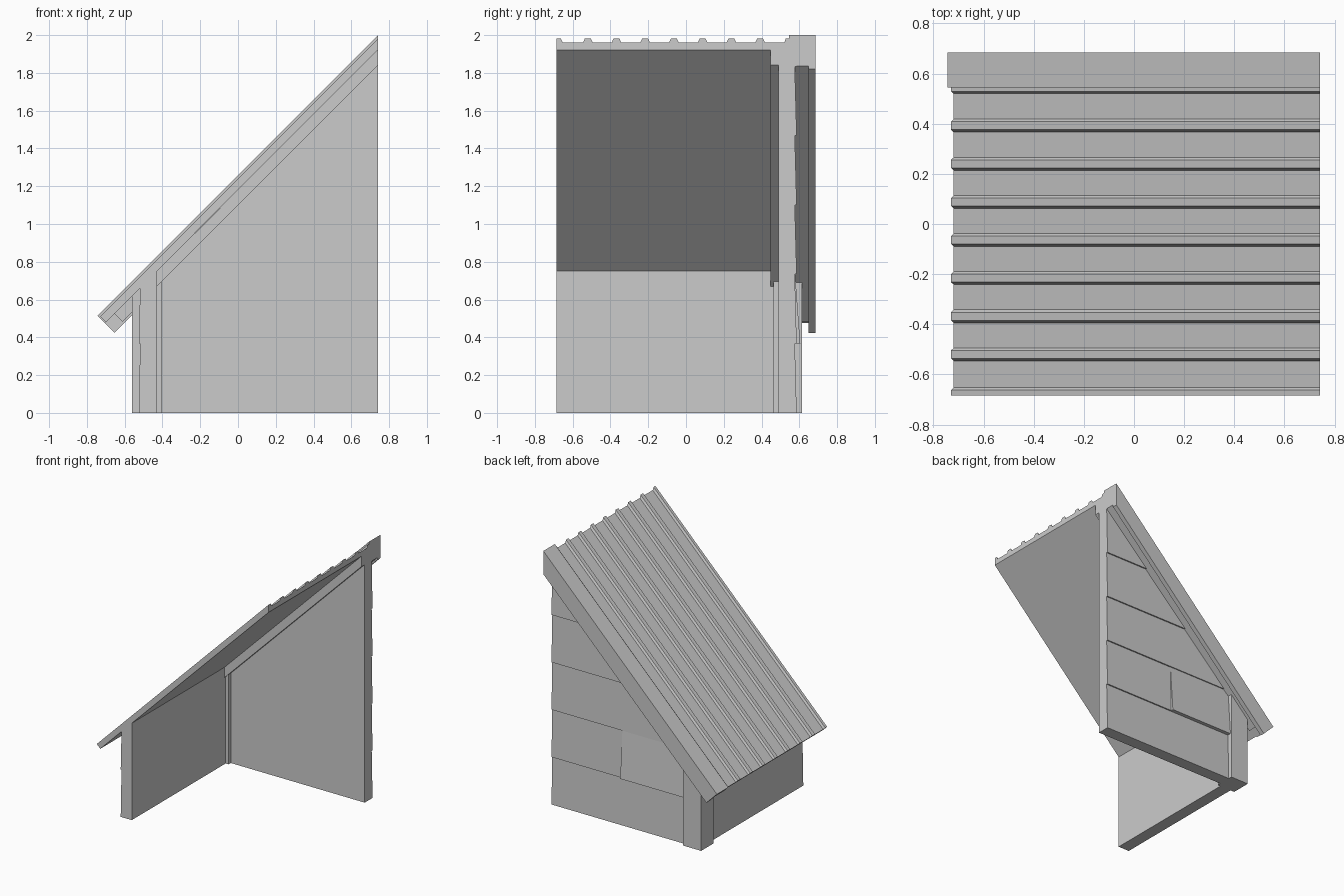
import bpy, bmesh

if "Cube" in bpy.data.objects:
    bpy.data.objects.remove(bpy.data.objects["Cube"])

grey = bpy.data.materials.new("plain_grey")
grey.use_nodes = True
colour = (0.6, 0.6, 0.6, 1)
grey.diffuse_color = colour
grey.node_tree.nodes["Principled BSDF"].inputs["Base Color"].default_value = colour

X_END = 0.742      # vertical cut plane at the ridge
UNDER = 1.18       # roof underside: z = x + UNDER
BACK, FRONT = 0.685, -0.685


def loft(name, start, end):
    """Solid between two matching outlines."""
    bm = bmesh.new()
    a = [bm.verts.new(p) for p in start]
    b = [bm.verts.new(p) for p in end]
    bm.faces.new(a)
    bm.faces.new(b[::-1])
    for i in range(len(a)):
        j = (i + 1) % len(a)
        bm.faces.new((a[j], a[i], b[i], b[j]))
    bmesh.ops.recalc_face_normals(bm, faces=bm.faces)
    mesh = bpy.data.meshes.new(name)
    bm.to_mesh(mesh)
    bm.free()
    mesh.materials.append(grey)
    obj = bpy.data.objects.new(name, mesh)
    bpy.context.collection.objects.link(obj)
    return obj


def sloped(name, profile, s):
    """Sweep a (y, height offset) profile up the 45 degree slope.
    The low end is cut square to the slope, the high end vertically."""
    low = [((s - c) / 2, y, (s + c) / 2) for y, c in profile]
    high = [(X_END, y, X_END + c) for y, c in profile]
    return loft(name, low, high)


def box_profile(y0, y1, c0, c1):
    return [(y0, c0), (y1, c0), (y1, c1), (y0, c1)]


def upright(name, outline, y0, y1):
    """Extrude an (x, z) outline along y."""
    return loft(name, [(x, y0, z) for x, z in outline],
                [(x, y1, z) for x, z in outline])


def plank(name, z0, z1, x0, x1, y_low, y_high):
    """Gable board with a leaning outer face, trimmed under the roof."""
    left = lambda z: max(x0, z - UNDER)
    outline = [(left(z0), z0), (x1, z0), (x1, z1), (left(z1), z1)]
    if z0 < x0 + UNDER < z1:
        outline.append((x0, x0 + UNDER))
    lean = lambda z: y_low + (y_high - y_low) * (z - z0) / (z1 - z0)
    return loft(name, [(x, 0.49, z) for x, z in outline],
                [(x, lean(z), z) for x, z in outline])


# Ribbed roof sheet
TOP, RIB, PITCH = 1.218, 1.239, 0.152
sheet = [(0.55, UNDER), (FRONT, UNDER), (FRONT, RIB), (-0.662, RIB), (-0.652, TOP)]
for i in range(1, 8):
    y = -0.698 + i * PITCH
    sheet += [(y, TOP), (y + 0.01, RIB), (y + 0.042, RIB), (y + 0.052, TOP)]
sheet += [(0.52, TOP), (0.528, RIB), (0.55, RIB)]
sloped("roof_sheet", sheet, -0.22)

# Bargeboard with its top cap, and the rafters either side of the gable
sloped("bargeboard", [(0.545, UNDER), (0.648, UNDER), (0.648, 1.078), (BACK, 1.078),
                      (BACK, 1.258), (0.545, 1.258)], -0.23)
sloped("outer_rafter", box_profile(0.57, 0.648, 1.095, UNDER), -0.13)
upright("inner_rafter", [(-0.435, 0.665), (X_END, X_END + 1.1),
                         (X_END, X_END + UNDER), (-0.435, 0.745)], 0.448, 0.49)

# Low side wall with two lapped boards
upright("side_wall", [(-0.43, 0), (-0.43, 0.75), (-0.518, 0.662), (-0.525, 0.367),
                      (-0.518, 0.367), (-0.525, 0)], FRONT, 0.47)

# Corner post
upright("corner_post", [(-0.56, 0), (-0.405, 0), (-0.405, 0.775), (-0.56, 0.62)],
        0.462, 0.615)

# Gable wall of lapped boards, the second one split with a loose end piece
BOARD, SPLIT = 0.367, 0.14
for i in range(6):
    z0 = i * BOARD
    z1 = min(z0 + BOARD, X_END + UNDER)
    if z0 >= z1:
        continue
    x0 = SPLIT if i == 1 else -0.42
    plank(f"gable_board_{i + 1}", z0, z1, x0, X_END, 0.586, 0.576)
plank("loose_gable_board", BOARD, 2 * BOARD, -0.42, SPLIT, 0.605, 0.578)
